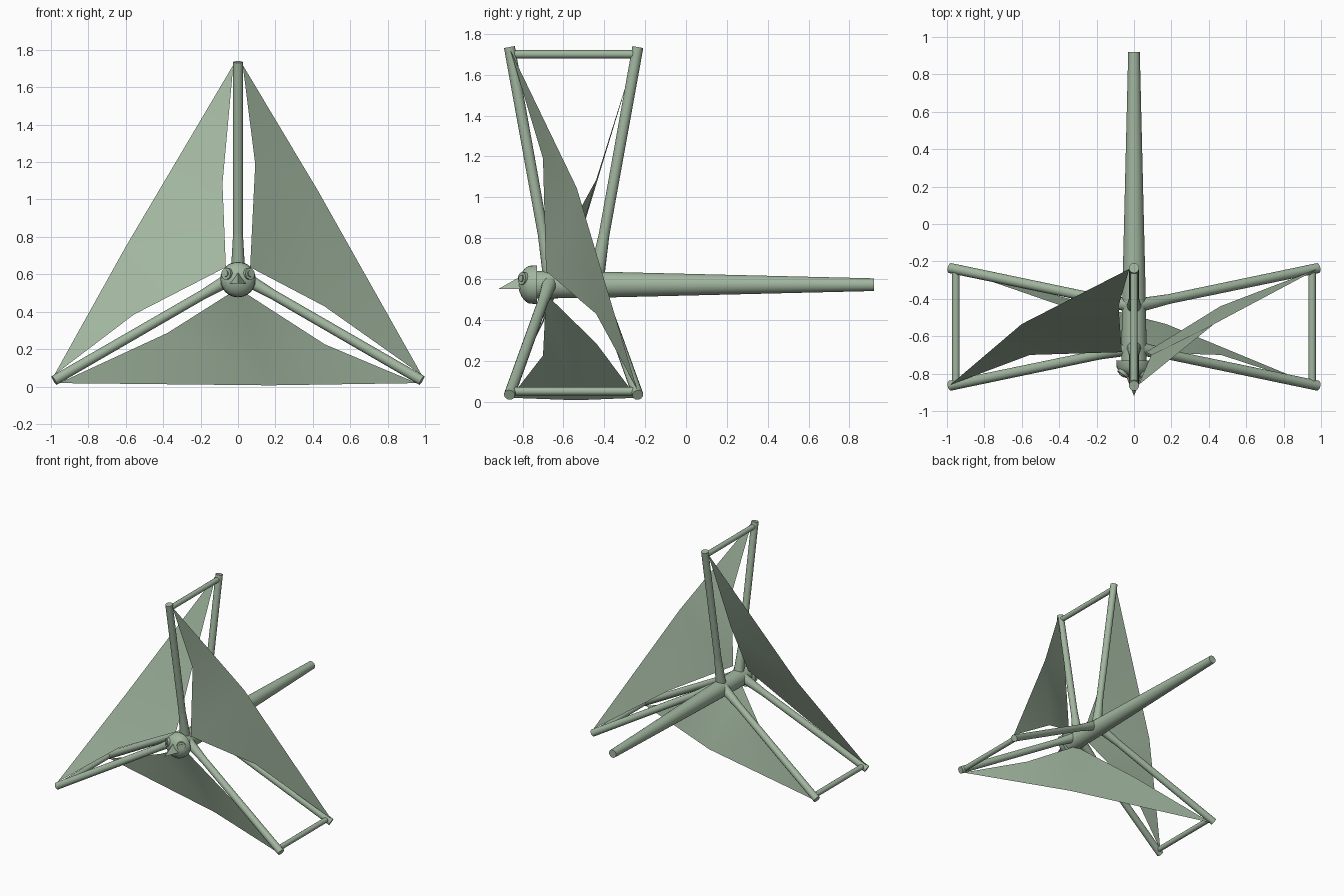
import bpy, bmesh, math
from mathutils import Vector, Matrix

if "Cube" in bpy.data.objects:
    bpy.data.objects.remove(bpy.data.objects["Cube"], do_unlink=True)

sage = bpy.data.materials.new("sage_green")
sage.use_nodes = True
sage.diffuse_color = (0.36, 0.47, 0.35, 1)
sage.node_tree.nodes["Principled BSDF"].inputs["Base Color"].default_value = (0.36, 0.47, 0.35, 1)

HUB_Z = 0.60      # axis the three arms radiate from
BODY_Z = 0.572    # axis of the body
TIP = 1.135       # arm length


def finish(name, bm, angle=35):
    bmesh.ops.recalc_face_normals(bm, faces=bm.faces)
    mesh = bpy.data.meshes.new(name)
    bm.to_mesh(mesh)
    bm.free()
    mesh.materials.append(sage)
    obj = bpy.data.objects.new(name, mesh)
    bpy.context.collection.objects.link(obj)
    bpy.ops.object.select_all(action='DESELECT')
    obj.select_set(True)
    bpy.context.view_layer.objects.active = obj
    bpy.ops.object.shade_smooth_by_angle(angle=math.radians(angle))
    return obj


def rod(name, start, end, r1, r2, sides=16):
    start, end = Vector(start), Vector(end)
    axis = end - start
    place = Matrix.Translation((start + end) / 2) @ axis.to_track_quat('Z', 'Y').to_matrix().to_4x4()
    bm = bmesh.new()
    bmesh.ops.create_cone(bm, cap_ends=True, segments=sides, radius1=r1,
                          radius2=r2, depth=axis.length, matrix=place)
    return finish(name, bm)


def polar(turn, along, off, y):
    """Point along an arm, shifted sideways, turned about the hub."""
    c, s = math.cos(turn), math.sin(turn)
    return Vector((along * s + off * c, y, HUB_Z + along * c - off * s))


# Body: head, neck and long tapering tail turned around the y axis
profile = [(-0.822, 0), (-0.817, 0.03), (-0.805, 0.058), (-0.79, 0.078),
           (-0.77, 0.092), (-0.73, 0.095), (-0.73, 0.068), (-0.4, 0.063),
           (0.92, 0.031), (0.92, 0)]
bm = bmesh.new()
verts = [bm.verts.new((0, y, BODY_Z + r)) for y, r in profile]
edges = [bm.edges.new(pair) for pair in zip(verts, verts[1:])]
bmesh.ops.spin(bm, geom=verts + edges, cent=(0, 0, BODY_Z), axis=(0, 1, 0),
               angle=math.tau, steps=32)
bmesh.ops.remove_doubles(bm, verts=bm.verts, dist=0.0005)
finish("body", bm)

# Beak: flat-bottomed three-sided wedge
bm = bmesh.new()
for p in [(0, -0.92, 0.55), (0, -0.77, 0.635), (-0.052, -0.79, 0.55), (0.052, -0.79, 0.55)]:
    bm.verts.new(p)
bmesh.ops.convex_hull(bm, input=bm.verts)
finish("beak", bm, 10)

# Eyes: a raised ring with a smaller pupil
for side, label in ((1, "left"), (-1, "right")):
    look = Vector((0.6 * side, -0.8, 0.12)).normalized()
    base = Vector((0.035 * side, -0.765, 0.597))
    rod(label + "_eye", base, base + look * 0.05, 0.033, 0.031, 20)
    rod(label + "_pupil", base, base + look * 0.056, 0.019, 0.017, 16)

# Three arms, each with a front and a rear spar joined at the tip
for i, label in enumerate(("top", "left", "right")):
    turn = i * math.tau / 3
    ends = []
    for part, y0, lean in (("front", -0.66, -0.18), ("rear", -0.44, 0.18)):
        def at(a):
            return polar(turn, a, 0, y0 + lean * a)
        rod(f"{label}_{part}_spar", at(0.02), at(TIP), 0.026, 0.027)
        rod(f"{label}_{part}_socket", at(0.02), at(0.22), 0.038, 0.026)
        ends.append(at(TIP - 0.035))
    rod(f"{label}_tip_bar", ends[0], ends[1], 0.02, 0.02)

    # Sail: from this arm's front tip to the next arm's rear tip
    nxt = turn + math.tau / 3
    front_tip = polar(turn, 1.12, 0.025, -0.86)
    front_mid = polar(turn, 0.59, 0.092, -0.70)
    root = polar(turn + math.pi / 3, 0.075, 0, -0.685)
    rear_mid = polar(nxt, 0.485, -0.083, -0.44)
    rear_tip = polar(nxt, 1.12, -0.025, -0.24)
    outer = front_tip.lerp(rear_tip, 0.41) + polar(turn + math.pi / 3, 0.012, 0, 0) - Vector((0, 0, HUB_Z))
    outer.y = -0.535
    bm = bmesh.new()
    rim = [bm.verts.new(p) for p in (front_tip, front_mid, root, rear_mid, rear_tip)]
    hub = bm.verts.new(outer)
    for a, b in zip(rim, rim[1:]):
        bm.faces.new((a, b, hub))
    finish(f"sail_{i + 1}", bm)
